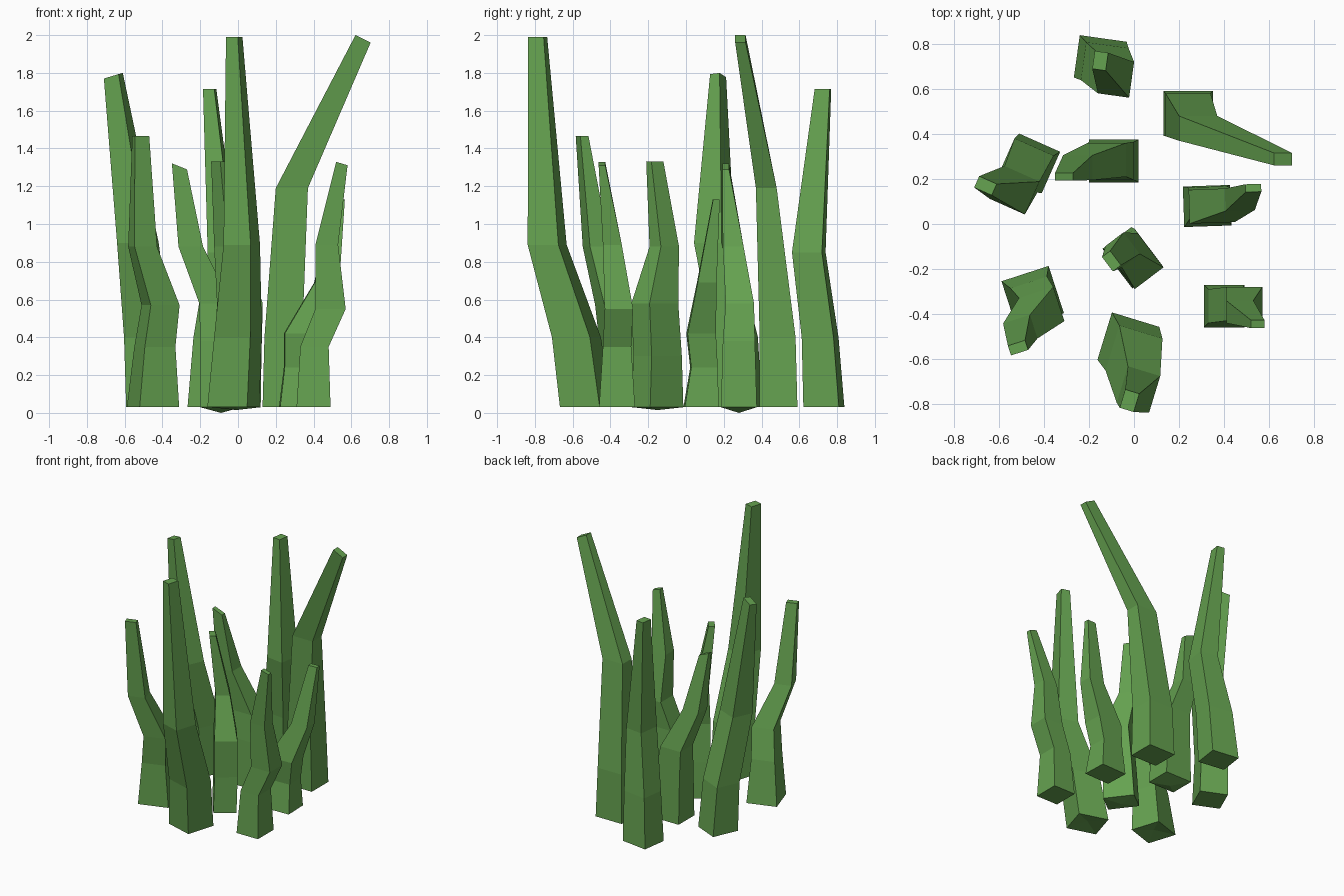
import bpy, bmesh
from math import sin, cos, radians
from mathutils import Vector

green = bpy.data.materials.new("grass_green")
green.diffuse_color = (0.13, 0.36, 0.08, 1)


def blade(name, rot, rings, tilt=0.0, root=0.03):
    """Four-sided bent blade: rings are (x, y, z, width, depth) from root to tip."""
    bm = bmesh.new()
    c, s = cos(radians(rot)), sin(radians(rot))
    loops = []
    for i, (x, y, z, w, d) in enumerate(rings):
        slope = tilt if i == len(rings) - 1 else 0
        loop = []
        for sx, sy in ((-.5, -.5), (.5, -.5), (.5, .5), (-.5, .5)):
            u, v = sx * w, sy * d
            dx, dy = u * c - v * s, u * s + v * c
            loop.append(bm.verts.new((x + dx, y + dy, z + dx * slope)))
        loops.append(loop)
    # side walls
    for a, b in zip(loops, loops[1:]):
        for i in range(4):
            j = (i + 1) % 4
            bm.faces.new((a[i], a[j], b[j], b[i]))
    # tip cap, and root cap raised or lowered at its middle
    bm.faces.new(loops[-1])
    middle = bm.verts.new((rings[0][0], rings[0][1], root))
    for i in range(4):
        bm.faces.new((loops[0][(i + 1) % 4], loops[0][i], middle))
    bmesh.ops.recalc_face_normals(bm, faces=bm.faces)
    mesh = bpy.data.meshes.new(name)
    bm.to_mesh(mesh)
    bm.free()
    mesh.materials.append(green)
    bpy.context.collection.objects.link(bpy.data.objects.new(name, mesh))


# Back row
blade("grass_blade_back", -8, [
    (-.15, .73, .03, .21, .19), (-.13, .71, .40, .19, .17),
    (-.08, .65, .85, .14, .16), (-.15, .725, 1.715, .06, .08)])
blade("grass_blade_back_right_leaning", 0, [
    (.24, .49, .03, .22, .20), (.24, .485, .40, .20, .19),
    (.285, .425, 1.19, .17, .11), (.662, .288, 1.98, .08, .055)], tilt=-.5)

# Middle rows
blade("grass_blade_left", -24, [
    (-.46, .27, .03, .20, .20), (-.48, .26, .40, .19, .18),
    (-.53, .15, .90, .17, .16), (-.66, .17, 1.785, .085, .055)], tilt=.3)
blade("grass_blade_mid_back", 0, [
    (-.09, .28, .03, .22, .19), (-.10, .28, .38, .20, .17),
    (-.12, .285, .58, .17, .15), (-.25, .25, .88, .13, .11),
    (-.31, .21, 1.305, .08, .035)], tilt=-.4, root=0.0)
blade("grass_blade_right", 2, [
    (.325, .08, .03, .21, .18), (.33, .095, .24, .17, .14),
    (.345, .08, .42, .20, .15), (.47, .11, .69, .13, .10),
    (.53, .16, 1.13, .07, .035)])
blade("grass_blade_centre", -53, [
    (-.01, -.15, .03, .22, .16), (0, -.15, .30, .20, .16),
    (.01, -.165, .58, .19, .16), (-.05, -.115, .88, .12, .10),
    (-.10, -.165, 1.33, .08, .045)], root=.015)

# Front row
blade("grass_blade_front_left", 18, [
    (-.45, -.325, .03, .22, .22), (-.44, -.345, .35, .17, .18),
    (-.41, -.38, .57, .16, .16), (-.505, -.475, .88, .125, .11),
    (-.515, -.55, 1.465, .08, .045)], root=.05)
blade("grass_blade_front", -17, [
    (-.025, -.53, .03, .22, .22), (0, -.58, .40, .20, .21),
    (.02, -.735, .89, .15, .17), (-.02, -.785, 1.99, .065, .085)], root=.05)
blade("grass_blade_front_right", 0, [
    (.40, -.365, .03, .18, .19), (.405, -.365, .35, .15, .15),
    (.49, -.355, .55, .16, .15), (.47, -.39, .89, .12, .10),
    (.55, -.445, 1.32, .06, .035)], tilt=-.3)
